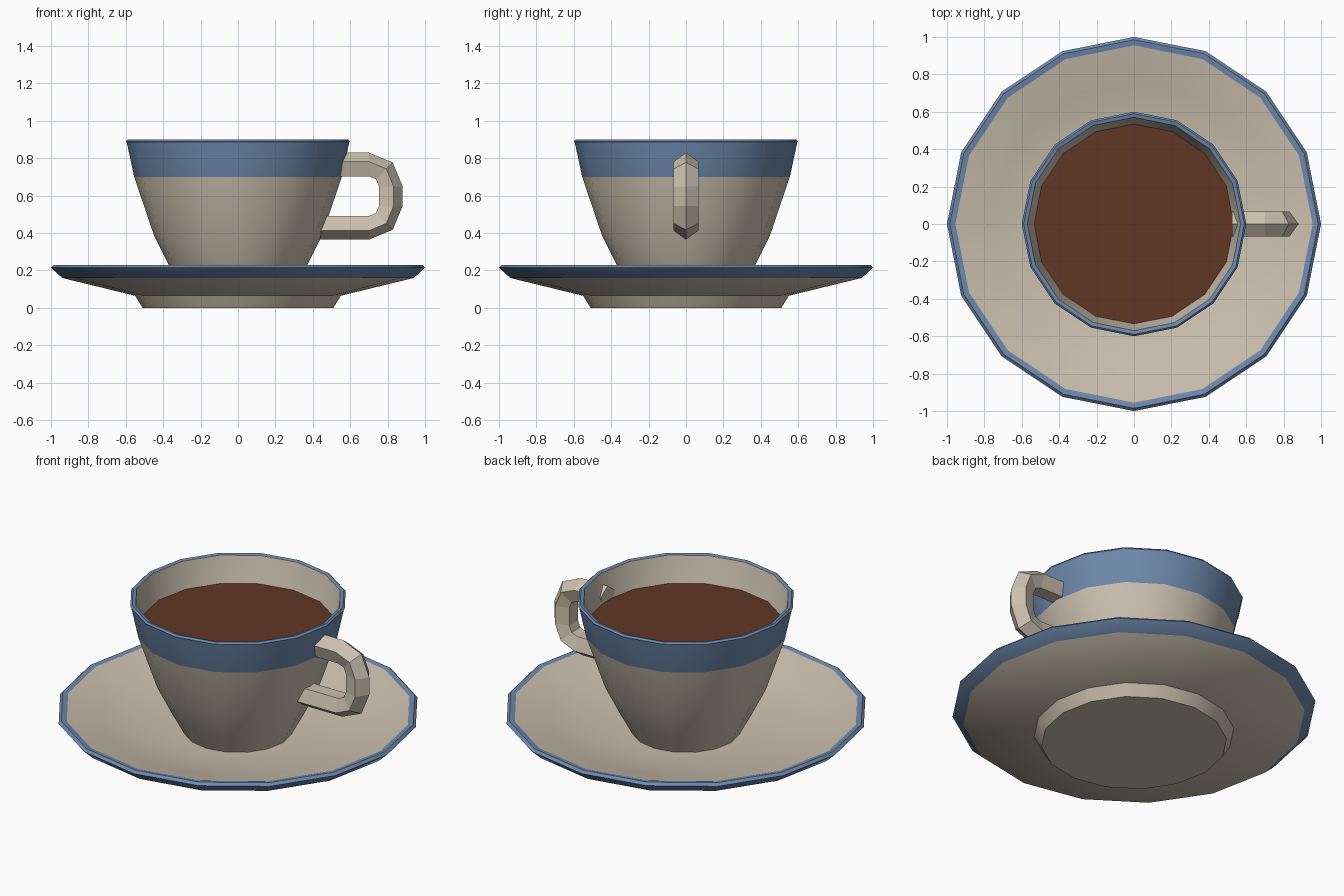
import bpy, bmesh, math
from mathutils import Vector

SIDES = 16

cube = bpy.data.objects.get("Cube")
if cube:
    bpy.data.objects.remove(cube, do_unlink=True)


def make_material(name, rgb):
    mat = bpy.data.materials.new(name)
    mat.use_nodes = True
    colour = (*rgb, 1.0)
    mat.diffuse_color = colour
    mat.node_tree.nodes["Principled BSDF"].inputs["Base Color"].default_value = colour
    return mat


cream = make_material("cream glaze", (0.60, 0.53, 0.43))
blue = make_material("blue glaze", (0.155, 0.255, 0.42))
coffee = make_material("coffee", (0.115, 0.038, 0.018))


def finish(bm, name, mats, smooth=True):
    bmesh.ops.recalc_face_normals(bm, faces=bm.faces)
    mesh = bpy.data.meshes.new(name)
    bm.to_mesh(mesh)
    bm.free()
    for mat in mats:
        mesh.materials.append(mat)
    obj = bpy.data.objects.new(name, mesh)
    bpy.context.collection.objects.link(obj)
    if smooth:
        bpy.ops.object.select_all(action="DESELECT")
        obj.select_set(True)
        bpy.context.view_layer.objects.active = obj
        bpy.ops.object.shade_smooth_by_angle(angle=math.radians(30))
    return obj


def loft(bm, rings, painted=()):
    """Bridge rings of vertices, cap both ends, paint the listed bands."""
    count = len(rings[0])
    for i, (a, b) in enumerate(zip(rings, rings[1:])):
        for j in range(count):
            k = (j + 1) % count
            face = bm.faces.new((a[j], a[k], b[k], b[j]))
            face.material_index = int(i in painted)
    bm.faces.new(rings[0])
    bm.faces.new(rings[-1])


def lathe(name, profile, mats, painted=()):
    bm = bmesh.new()
    turns = [math.tau * j / SIDES for j in range(SIDES)]
    rings = [[bm.verts.new((r * math.cos(t), r * math.sin(t), z)) for t in turns]
             for r, z in profile]
    loft(bm, rings, painted)
    return finish(bm, name, mats)


# Saucer: foot, sloping underside, blue lip, dished top
lathe("saucer",
      [(0.51, 0), (0.55, 0.065), (0.94, 0.16), (1.0, 0.215), (0.985, 0.23),
       (0.955, 0.225), (0.75, 0.16), (0.5, 0.11), (0.3, 0.1)],
      [cream, blue], painted=(2, 3, 4))

# Cup: outer wall, blue band and rim, inner wall
lathe("cup",
      [(0.3, 0.1), (0.37, 0.23), (0.45, 0.39), (0.555, 0.7), (0.595, 0.885),
       (0.6, 0.89), (0.59, 0.9), (0.57, 0.895), (0.525, 0.7), (0.42, 0.39), (0.28, 0.14)],
      [cream, blue], painted=(3, 4, 5, 6))

# Coffee surface
bm = bmesh.new()
bmesh.ops.create_circle(bm, cap_ends=True, segments=SIDES, radius=0.534)
bmesh.ops.translate(bm, verts=bm.verts, vec=(0, 0, 0.74))
finish(bm, "coffee_surface", [coffee], smooth=False)

# Handle: five-sided tube with its ridge facing outward
BEND, TUBE, BEND_X, TOP_Z, LOW_Z = 0.11, 0.07, 0.70, 0.76, 0.435
path = [(0.525, TOP_Z, 90)]
for centre_z, angles in ((TOP_Z - BEND, (90, 45, 0)), (LOW_Z + BEND, (0, -45, -90))):
    for deg in angles:
        a = math.radians(deg)
        path.append((BEND_X + BEND * math.cos(a), centre_z + BEND * math.sin(a), deg))
path.append((0.42, LOW_Z, -90))

bm = bmesh.new()
rings = []
for x, z, deg in path:
    a = math.radians(deg)
    outward = Vector((math.cos(a), 0, math.sin(a)))
    ring = []
    for j in range(5):
        t = math.tau * j / 5
        offset = outward * math.cos(t) + Vector((0, math.sin(t), 0))
        ring.append(bm.verts.new(Vector((x, 0, z)) + offset * TUBE))
    rings.append(ring)
loft(bm, rings)
finish(bm, "handle", [cream], smooth=False)
